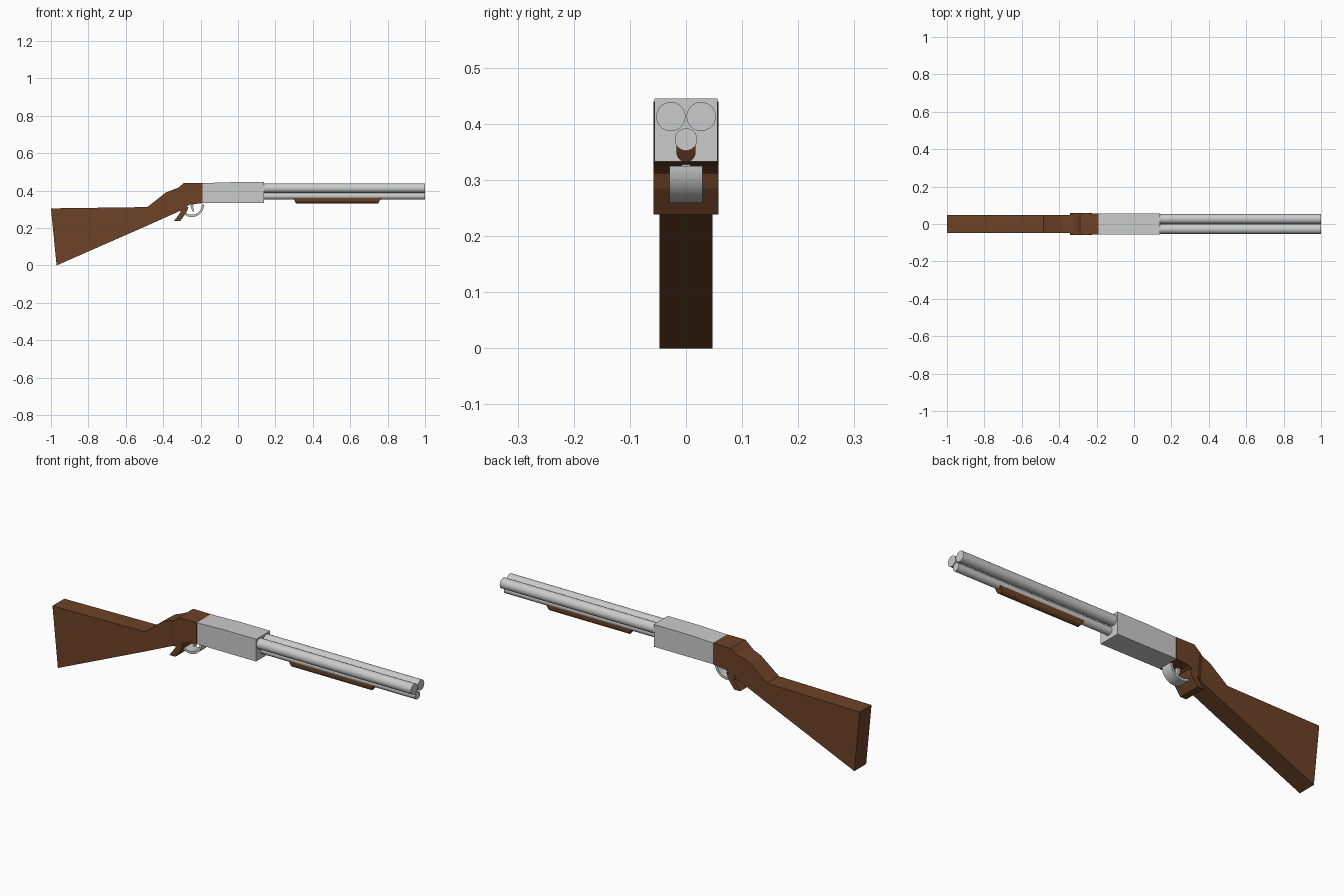
import bpy, bmesh
from math import cos, sin, pi, radians

if "Cube" in bpy.data.objects:
    bpy.data.objects.remove(bpy.data.objects["Cube"])

wood = bpy.data.materials.new("walnut")
wood.diffuse_color = (0.15, 0.055, 0.02, 1)
wood.use_nodes = True
wood.node_tree.nodes["Principled BSDF"].inputs["Base Color"].default_value = wood.diffuse_color


def loft(name, rings, mat=None, smooth=False):
    """Skin a list of equal-length closed cross-sections and cap the ends."""
    bm = bmesh.new()
    rows = [[bm.verts.new(p) for p in r] for r in rings]
    n = len(rows[0])
    for a, b in zip(rows, rows[1:]):
        for i in range(n):
            j = (i + 1) % n
            bm.faces.new((a[i], a[j], b[j], b[i]))
    bm.faces.new(rows[0])
    bm.faces.new(rows[-1])
    bmesh.ops.recalc_face_normals(bm, faces=bm.faces)
    me = bpy.data.meshes.new(name)
    bm.to_mesh(me)
    bm.free()
    ob = bpy.data.objects.new(name, me)
    bpy.context.collection.objects.link(ob)
    if mat:
        me.materials.append(mat)
    if smooth:
        bpy.ops.object.select_all(action='DESELECT')
        bpy.context.view_layer.objects.active = ob
        ob.select_set(True)
        bpy.ops.object.shade_smooth_by_angle(angle=radians(35))
    return ob


def slab(name, profile, half, mat=None):
    """Extrude an xz profile across the width."""
    return loft(name, [[(x, y, z) for x, z in profile] for y in (-half, half)], mat)


def tube(name, x0, x1, y, z, r, n=32):
    ring = [(y + r * cos(2 * pi * i / n), z + r * sin(2 * pi * i / n)) for i in range(n)]
    return loft(name, [[(x, a, b) for a, b in ring] for x in (x0, x1)], smooth=True)


# Stock: top point, bottom point and half width of each section
sections = [
    (-1.00, .305, -.97, 0, .047),
    (-.485, .312, -.485, .213, .047),
    (-.385, .39, -.385, .258, .047),
    (-.345, .406, -.335, .28, .047),
    (-.32, .415, -.305, .294, .058),
    (-.29, .44, -.26, .325, .058),
    (-.19, .44, -.19, .333, .057),
]
loft("stock", [[(tx, -w, tz), (tx, w, tz), (bx, w, bz), (bx, -w, bz)]
               for tx, tz, bx, bz, w in sections], wood)
slab("grip_spur", [(-.315, .31), (-.265, .312), (-.275, .285), (-.308, .238), (-.342, .238),
                   (-.307, .285)], .058, wood)

# Receiver
slab("receiver", [(-.19, .333), (.14, .333), (.14, .445), (-.03, .445), (-.19, .44)], .056)

# Twin barrels and the tube below
for side, y in (("left", .027), ("right", -.027)):
    tube("barrel_" + side, .13, 1.0, y, .413, .026)
tube("lower_tube", .13, 1.0, 0, .372, .02)

# Fore grip: rounded bottom with sloping ends
n = 12


def grip_ring(x_bottom, x_top):
    pts = [(x_top, .017, .368), (x_top, -.017, .368)]
    for i in range(n + 1):
        a = pi + pi * i / n
        z = .349 + .017 * sin(a)
        t = (.368 - z) / .036
        pts.append((x_top + (x_bottom - x_top) * t, .017 * cos(a), z))
    return pts


loft("fore_grip", [grip_ring(.31, .29), grip_ring(.75, .77)], wood, smooth=True)

# Trigger guard: half ring
arc = [pi + pi * i / 16 for i in range(17)]
cx, cz = -.247, .325
loft("trigger_guard", [[(cx + r * cos(a), y, cz + r * sin(a))
                        for r, y in ((.066, -.029), (.066, .029), (.054, .029), (.054, -.029))]
                       for a in arc], smooth=True)

# Trigger
slab("trigger", [(-.255, .335), (-.235, .335), (-.24, .31), (-.234, .29), (-.241, .287),
                 (-.252, .308)], .008)
